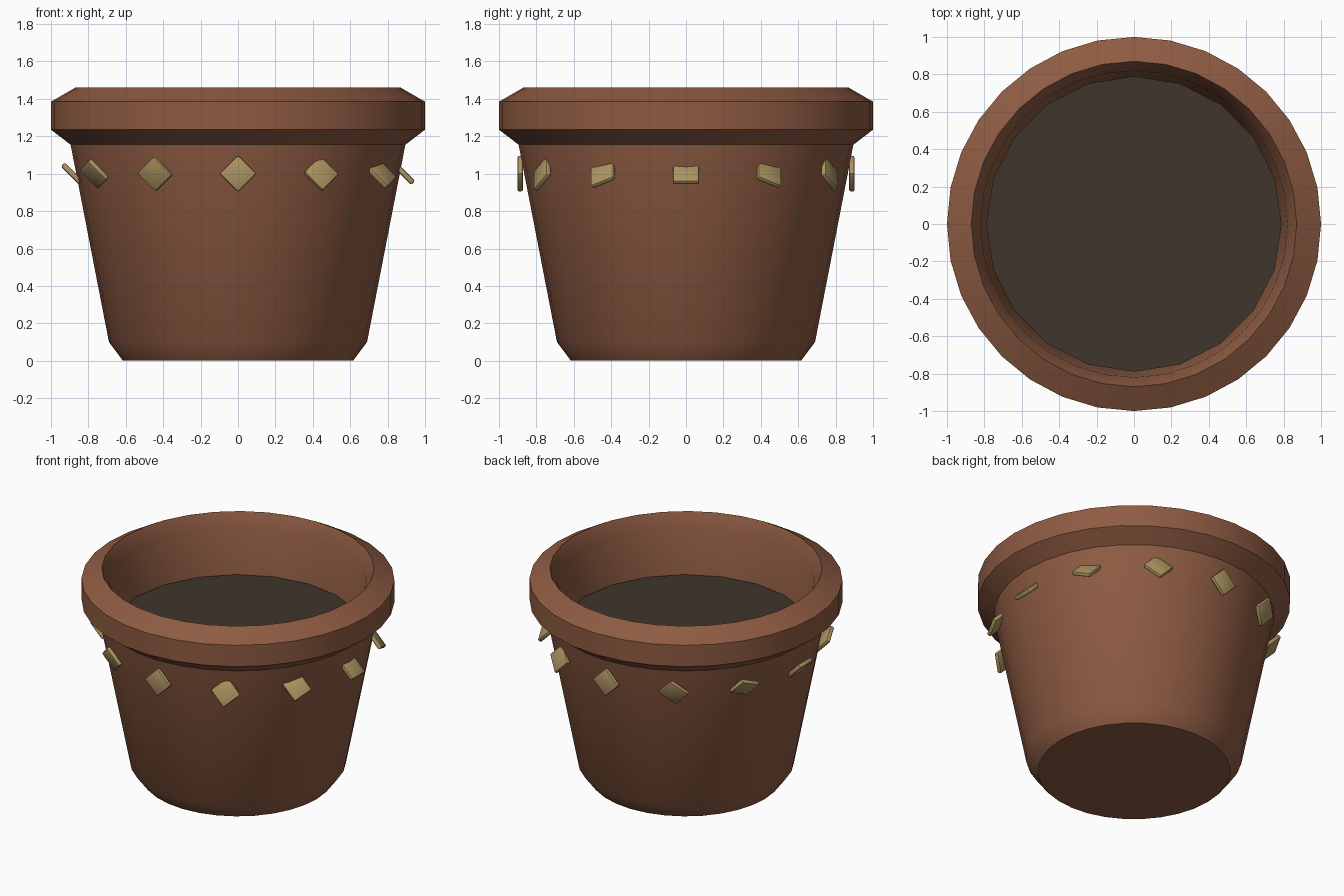
import bpy, bmesh, math
from mathutils import Matrix, Vector

if "Cube" in bpy.data.objects:
    bpy.data.objects.remove(bpy.data.objects["Cube"])


def material(name, color):
    m = bpy.data.materials.new(name)
    m.diffuse_color = (*color, 1)
    m.use_nodes = True
    m.node_tree.nodes["Principled BSDF"].inputs["Base Color"].default_value = m.diffuse_color
    return m


def make_object(name, bm, mat, smooth=None):
    bmesh.ops.recalc_face_normals(bm, faces=bm.faces)
    mesh = bpy.data.meshes.new(name)
    bm.to_mesh(mesh)
    bm.free()
    mesh.materials.append(mat)
    ob = bpy.data.objects.new(name, mesh)
    bpy.context.collection.objects.link(ob)
    if smooth:
        bpy.ops.object.select_all(action='DESELECT')
        ob.select_set(True)
        bpy.context.view_layer.objects.active = ob
        bpy.ops.object.shade_smooth_by_angle(angle=math.radians(smooth))
    return ob


clay = material("terracotta", (0.27, 0.105, 0.055))
earth = material("earth", (0.05, 0.037, 0.025))
gold = material("gold", (0.42, 0.30, 0.12))

# Pot: one lathed profile, outside wall, rim, then inside wall and floor
profile = [(0.615, 0), (0.69, 0.10), (0.895, 1.155), (1.0, 1.235), (1.0, 1.385),
           (0.87, 1.46), (0.82, 1.36), (0.795, 1.02), (0.62, 0.12)]
SIDES = 32
bm = bmesh.new()
rings = [[bm.verts.new((r * math.cos(2 * math.pi * i / SIDES),
                        r * math.sin(2 * math.pi * i / SIDES), z))
          for i in range(SIDES)] for r, z in profile]
for a, b in zip(rings, rings[1:]):
    for i in range(SIDES):
        j = (i + 1) % SIDES
        bm.faces.new((a[i], a[j], b[j], b[i]))
bm.faces.new(rings[0])
bm.faces.new(rings[-1])
make_object("pot", bm, clay, 30)

# Soil: 20-sided disc
bm = bmesh.new()
bmesh.ops.create_cone(bm, cap_ends=True, segments=20, radius1=0.79, radius2=0.79,
                      depth=0.06, matrix=Matrix.Translation((0, 0, 1.02)))
make_object("soil", bm, earth)

# Twelve bevelled tiles around the wall, all tipped about the same world axis
for k in range(12):
    angle = math.radians(30 * k)
    bm = bmesh.new()
    bmesh.ops.create_cube(bm, size=1, matrix=Matrix.Diagonal((0.14, 0.03, 0.14, 1)))
    bmesh.ops.bevel(bm, geom=bm.edges[:], offset=0.01, segments=2, profile=0.5,
                    affect='EDGES')
    turn = Matrix.Rotation(angle, 4, 'Z')
    place = Matrix.Translation(turn @ Vector((0, -0.887, 1.0)))
    bm.transform(place @ Matrix.Rotation(math.radians(-45), 4, 'Y') @ turn)
    make_object(f"tile_{k + 1}", bm, gold, 30)
